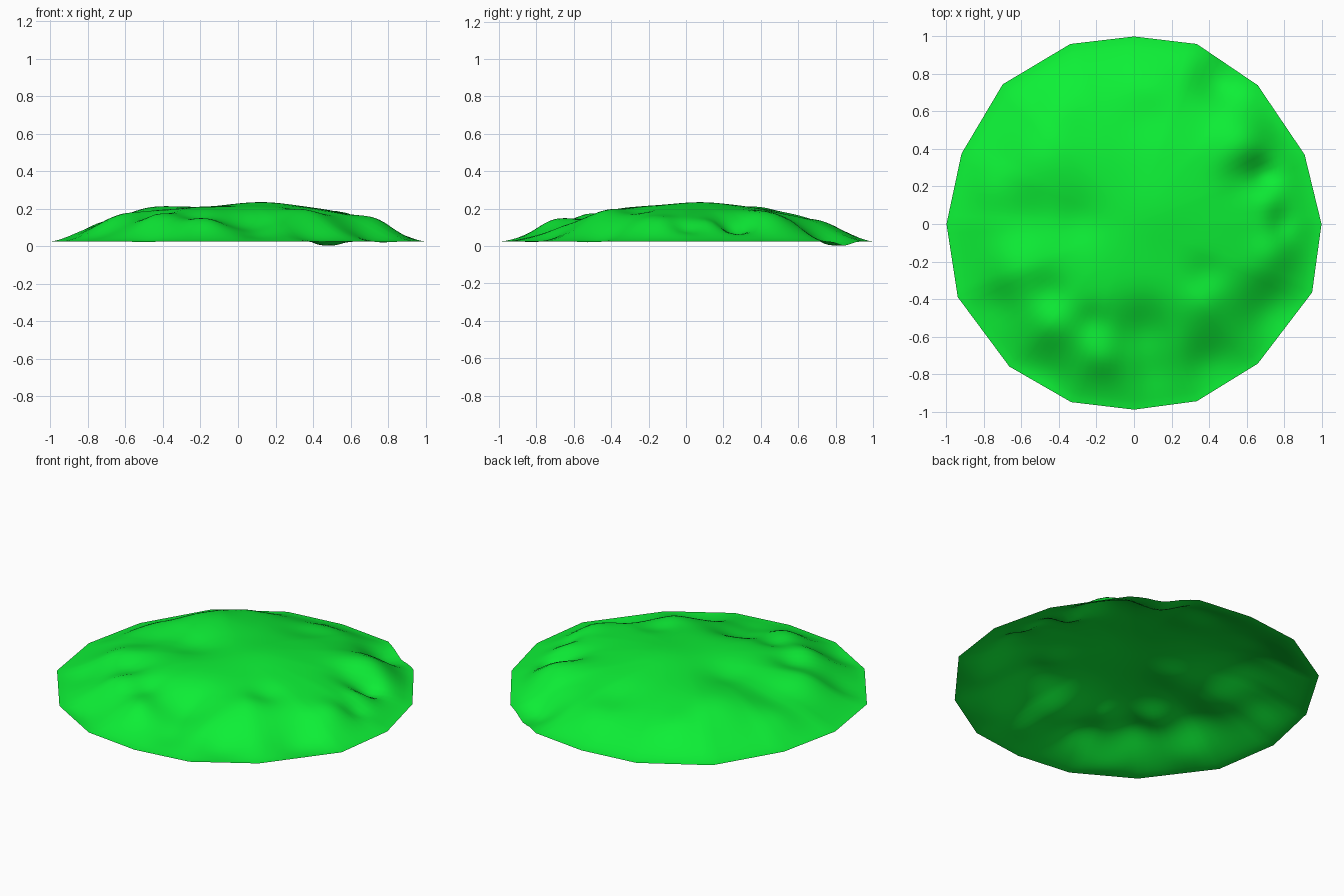
import bpy, bmesh, math
from mathutils import Vector

if "Cube" in bpy.data.objects:
    bpy.data.objects.remove(bpy.data.objects["Cube"])

# Sixteen-sided outline of the mound
OUTLINE = [(0, 1), (.335, .96), (.66, .74), (.91, .37), (1, 0), (.95, -.365),
           (.66, -.745), (.335, -.945), (0, -.99), (-.335, -.95), (-.665, -.76),
           (-.94, -.39), (-1, 0), (-.92, .375), (-.70, .745), (-.34, .96)]

# Humps and hollows: x, y, height, radius
BUMPS = [(.13, .08, .02, .20), (-.50, .38, .04, .19), (-.58, .02, -.03, .14),
         (-.30, .02, -.035, .15), (-.65, -.24, .025, .13), (-.75, -.44, -.025, .12),
         (-.45, -.36, -.025, .10), (-.43, -.55, .03, .11), (-.22, -.52, -.025, .09),
         (-.17, -.72, .03, .10), (-.50, -.82, -.04, .13), (.05, -.58, -.07, .17),
         (.10, -.80, -.035, .13), (.38, -.27, -.02, .10), (.37, -.42, .02, .12),
         (.40, -.75, -.05, .15), (.73, -.47, -.055, .15), (.75, -.16, .04, .12),
         (.79, .0, -.03, .07), (.73, .13, .02, .08), (.69, .27, -.065, .09),
         (.57, .24, -.025, .10), (.62, .47, .07, .15), (.48, .38, .015, .13),
         (-.40, .65, .03, .14), (.05, .57, -.02, .15), (.10, .74, .02, .13),
         (-.78, .20, .025, .12), (.46, .77, -.075, .12)]
RIM, SUB, RINGS = .025, 8, 40


def gauss(x, y, cx, cy, r):
    return math.exp(-((x - cx) ** 2 + (y - cy) ** 2) / (r * r))


def height(x, y, t):
    dome = .19 * (1 - t ** 3.5) ** 1.6
    bumps = sum(h * gauss(x, y, cx, cy, r) for cx, cy, h, r in BUMPS)
    dip = .022 * gauss(x, y, .5, .85, .08)  # small notch in the rim
    return max(.003, RIM + dome + bumps * (1 - t ** 8) - dip)


# Open terrain sheet: rings scaled from the outline
rim = []
for i, p in enumerate(OUTLINE):
    a, b = Vector(p), Vector(OUTLINE[(i + 1) % len(OUTLINE)])
    rim += [a.lerp(b, k / SUB) for k in range(SUB)]
rim.reverse()  # counter-clockwise, so faces point up

bm = bmesh.new()
centre = bm.verts.new((0, 0, height(0, 0, 0)))
rings = []
for j in range(1, RINGS + 1):
    t = j / RINGS
    rings.append([bm.verts.new((p.x * t, p.y * t, height(p.x * t, p.y * t, t))) for p in rim])
n = len(rim)
for i in range(n):
    k = (i + 1) % n
    bm.faces.new((centre, rings[0][i], rings[0][k]))
    for inner, outer in zip(rings, rings[1:]):
        bm.faces.new((inner[i], outer[i], outer[k], inner[k]))
for f in bm.faces:
    f.smooth = True

mesh = bpy.data.meshes.new("grassy_mound")
bm.to_mesh(mesh)
bm.free()
mound = bpy.data.objects.new("grassy_mound", mesh)
bpy.context.collection.objects.link(mound)

# Bright grass green
grass = bpy.data.materials.new("grass_green")
grass.diffuse_color = (.004, .87, .037, 1)
grass.use_nodes = True
grass.node_tree.nodes["Principled BSDF"].inputs["Base Color"].default_value = grass.diffuse_color
mesh.materials.append(grass)
